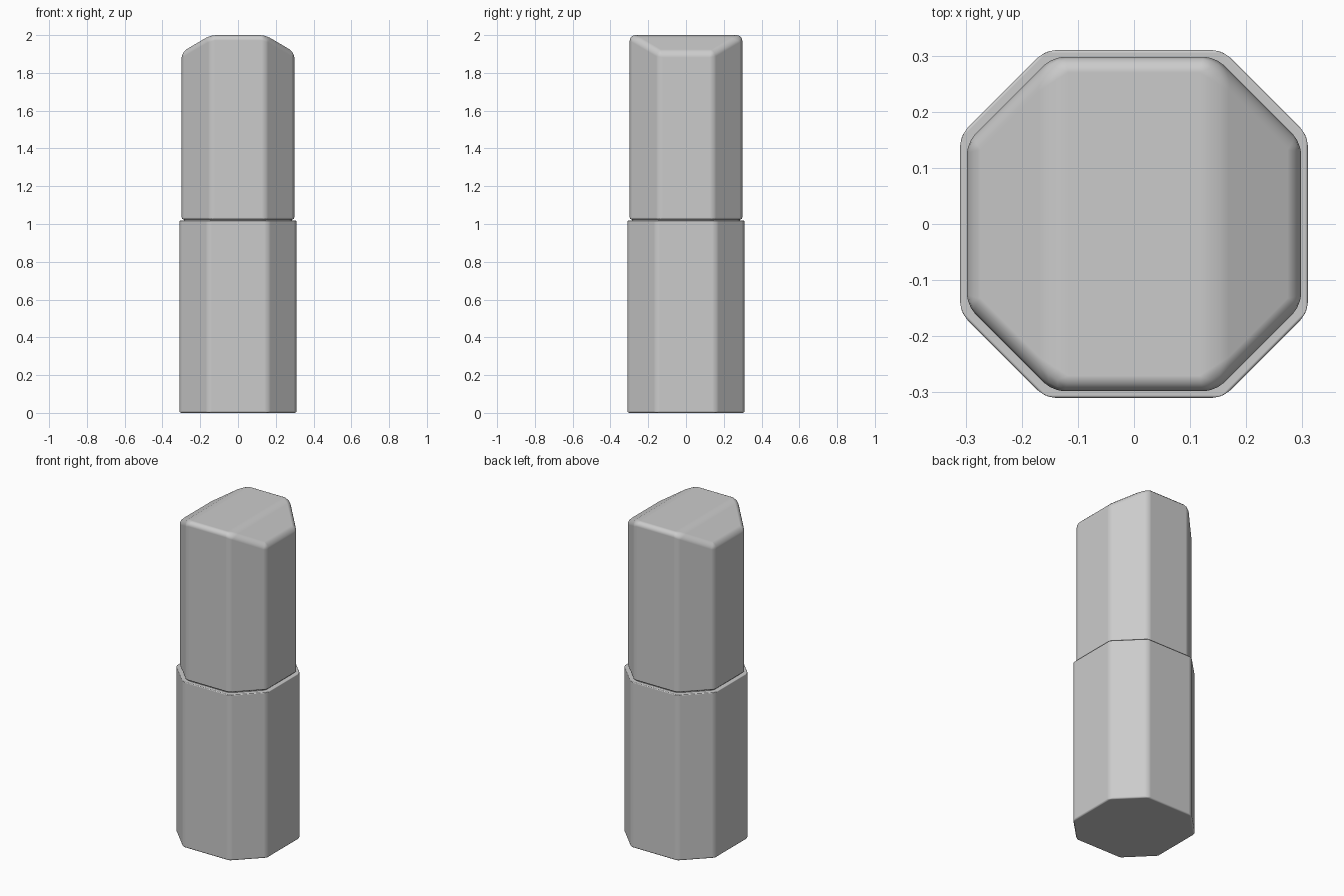
import bpy, bmesh

if "Cube" in bpy.data.objects:
    bpy.data.objects.remove(bpy.data.objects["Cube"])


def octagon(half, corner):
    """Square outline with cut corners, counter-clockwise."""
    h, c = half, corner
    return [(h, -c), (h, c), (c, h), (-c, h), (-h, c), (-h, -c), (-c, -h), (c, -h)]


def prism(name, half, corner, z0, z1, side_drop=0.0, side=0.02, top=0.02, bottom=0.01):
    """Octagonal block with rounded edges; side_drop lowers the top along both x sides."""
    bm = bmesh.new()
    pts = octagon(half, corner)
    lo = [bm.verts.new((x, y, z0)) for x, y in pts]
    hi = [bm.verts.new((x, y, z1 - (side_drop if abs(x) > corner + 1e-4 else 0)))
          for x, y in pts]
    bm.faces.new(lo[::-1])
    for i in range(8):
        j = (i + 1) % 8
        bm.faces.new((lo[i], lo[j], hi[j], hi[i]))
    if side_drop:
        bm.faces.new((hi[7], hi[0], hi[1], hi[2]))
        bm.faces.new((hi[2], hi[3], hi[6], hi[7]))
        bm.faces.new((hi[3], hi[4], hi[5], hi[6]))
    else:
        bm.faces.new(hi)

    # Edge rounding by region: bottom rim, top edges, upright edges
    widest = max(side, top, bottom)
    weight = bm.edges.layers.float.new("bevel_weight_edge")
    low = set(lo)
    for e in bm.edges:
        n = sum(v in low for v in e.verts)
        e[weight] = (top, side, bottom)[n] / widest
    for f in bm.faces:
        f.smooth = True
    mesh = bpy.data.meshes.new(name)
    bm.to_mesh(mesh)
    bm.free()
    ob = bpy.data.objects.new(name, mesh)
    bpy.context.collection.objects.link(ob)
    bev = ob.modifiers.new("rounded_edges", 'BEVEL')
    bev.limit_method = 'WEIGHT'
    bev.width = widest
    bev.segments = 3
    bev.harden_normals = True
    return ob


# Lower body
prism("base", 0.31, 0.158, 0.0, 1.018, top=0.005, bottom=0.01)
# Hidden joint between the two halves
prism("neck", 0.285, 0.14, 0.98, 1.06, top=0.005, bottom=0.005)
# Upper cap with two sloping sides
prism("cap", 0.298, 0.145, 1.024, 2.0, side_drop=0.09, top=0.028, bottom=0.01)
